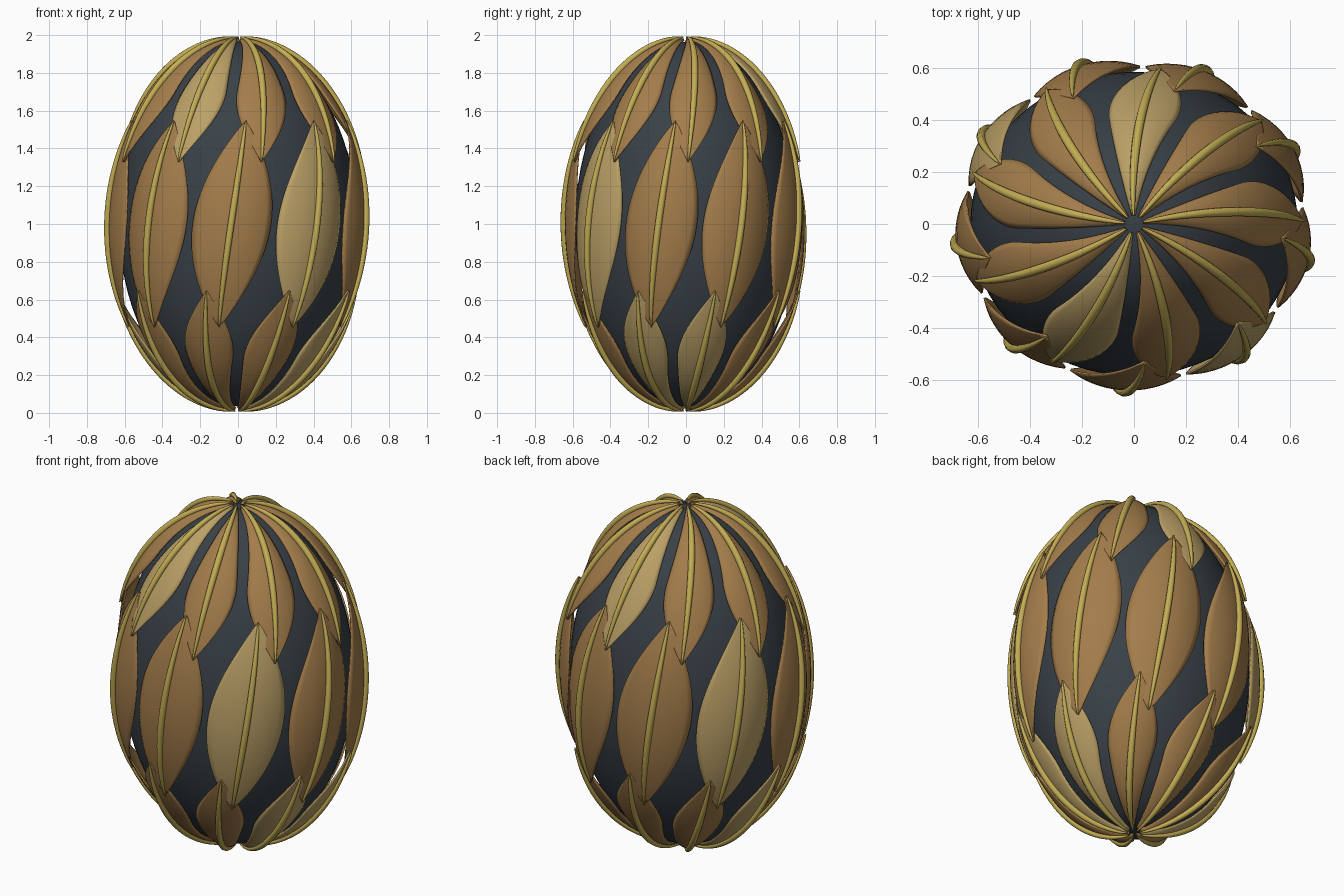
import bpy, bmesh
from math import sin, cos, pi, radians

if "Cube" in bpy.data.objects:
    bpy.data.objects.remove(bpy.data.objects["Cube"])

COUNT = 9          # leaves in each ring
DEPTH = 0.93       # the egg is slightly flattened front to back
RX, RZ = 0.69, 0.985


def material(name, colour):
    m = bpy.data.materials.new(name)
    m.use_nodes = True
    m.diffuse_color = (*colour, 1)
    m.node_tree.nodes["Principled BSDF"].inputs["Base Color"].default_value = (*colour, 1)
    return m


slate = material("slate", (0.04, 0.052, 0.063))
bronze = material("bronze", (0.37, 0.205, 0.07))
pale = material("pale bronze", (0.5, 0.355, 0.135))
gold = material("gold", (0.55, 0.42, 0.09))


def egg_point(lat, lon, offset=0.0):
    """Point on the egg, angles in degrees, pushed out by offset."""
    a, b = radians(lat), radians(lon)
    r = (RX + offset) * cos(a)
    return (r * cos(b), DEPTH * r * sin(b), 1 + (RZ + offset) * sin(a))


def lens(t):
    """Half width in degrees of a leaf pointed at both ends."""
    return 18.5 * max(sin(pi * t), 0) ** 0.85


def cap(t):
    """Half width in degrees of a leaf running from its tip to a pole."""
    if t < 0.4:
        return 16.5 * sin(pi / 2 * t / 0.4)
    return 16.5 - 4.5 * (t - 0.4) / 0.6


def add_object(name, data, mats):
    ob = bpy.data.objects.new(name, data)
    bpy.context.collection.objects.link(ob)
    for m in mats:
        data.materials.append(m)
    return ob


def leaf_ring(name, lat0, lat1, lon0, lon1, width, pale_ones):
    """Ring of arched leaves, each with a tapered rib along its middle."""
    rows, cols = 28, 12
    bm = bmesh.new()
    ribs = bpy.data.curves.new(name + "_ribs", "CURVE")
    ribs.dimensions = "3D"
    ribs.bevel_depth = 0.018
    ribs.bevel_resolution = 3
    ribs.use_fill_caps = True
    for k in range(COUNT):
        grid = []
        spline = ribs.splines.new("POLY")
        spline.points.add(rows)
        for i in range(rows + 1):
            t = i / rows
            lat = lat0 + (lat1 - lat0) * t
            lon = lon0 + (lon1 - lon0) * t + k * 360 / COUNT
            half = max(width(t), 0.15)
            row = []
            for j in range(cols + 1):
                u = 2 * j / cols - 1
                drop = 0.032 * (u * half / 18) ** 2
                row.append(bm.verts.new(egg_point(lat, lon + u * half, -drop)))
            grid.append(row)
            spline.points[i].co = (*egg_point(lat, lon, 0.006), 1)
            spline.points[i].radius = 0.2 + 0.8 * max(sin(pi * t), 0) ** 0.7
        for i in range(rows):
            for j in range(cols):
                f = bm.faces.new((grid[i][j], grid[i][j + 1],
                                  grid[i + 1][j + 1], grid[i + 1][j]))
                f.smooth = True
                f.material_index = int(k in pale_ones)
    # all faces wind the same way; turn them outward
    if lat1 < lat0:
        bmesh.ops.reverse_faces(bm, faces=bm.faces[:])
    mesh = bpy.data.meshes.new(name)
    bm.to_mesh(mesh)
    bm.free()
    leaves = add_object(name, mesh, (bronze, pale))
    solid = leaves.modifiers.new("thickness", "SOLIDIFY")
    solid.thickness = 0.008
    solid.offset = -1
    add_object(name + "_ribs", ribs, (gold,))


# Dark inner egg
bpy.ops.mesh.primitive_uv_sphere_add(segments=64, ring_count=40, radius=1, location=(0, 0, 1))
core = bpy.context.object
core.name = "inner_egg"
core.scale = (0.63, 0.63 * DEPTH, 0.965)
core.data.materials.append(slate)
bpy.ops.object.shade_smooth()

# Three overlapping rings of leaves
leaf_ring("upper_leaves", 19.5, 87, -79, -67, cap, (4, 8))
leaf_ring("middle_leaves", -33.5, 33.5, -100, -86, lens, (1, 6))
leaf_ring("lower_leaves", -21, -87, -105, -117, cap, (2, 3, 7))
